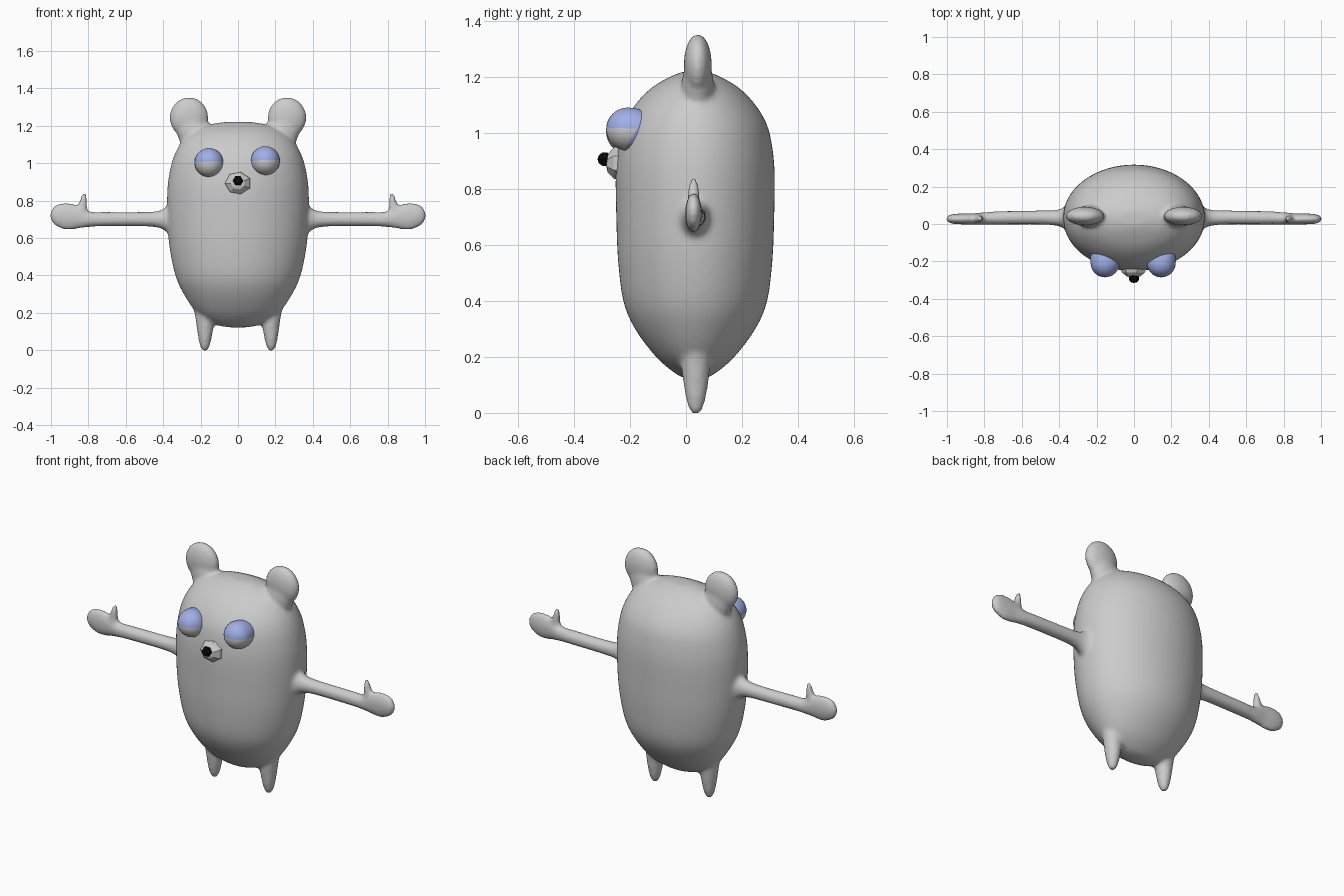
import bpy, bmesh, math
from mathutils import Matrix, Vector

if "Cube" in bpy.data.objects:
    bpy.data.objects.remove(bpy.data.objects["Cube"])


def material(name, rgb):
    m = bpy.data.materials.new(name)
    m.diffuse_color = (*rgb, 1)
    m.use_nodes = True
    m.node_tree.nodes["Principled BSDF"].inputs["Base Color"].default_value = m.diffuse_color
    return m


GREY = material("soft_grey", (0.6, 0.6, 0.6))
BLUE = material("lid_blue", (0.35, 0.43, 0.80))
BLACK = material("nose_black", (0.003, 0.003, 0.003))


def make_object(name, bm, mat, smooth=True):
    bmesh.ops.recalc_face_normals(bm, faces=bm.faces)
    for f in bm.faces:
        f.smooth = smooth
    me = bpy.data.meshes.new(name)
    bm.to_mesh(me)
    bm.free()
    me.materials.append(mat)
    ob = bpy.data.objects.new(name, me)
    bpy.context.collection.objects.link(ob)
    return ob


def spline(rows, steps=4):
    """Catmull-Rom interpolation of section rows."""
    out = []
    for i in range(len(rows) - 1):
        p0, p1, p2 = rows[max(i - 1, 0)], rows[i], rows[i + 1]
        p3 = rows[min(i + 2, len(rows) - 1)]
        for k in range(steps):
            t = k / steps
            out.append([0.5 * (2 * b + (c - a) * t + (2 * a - 5 * b + 4 * c - d) * t * t
                               + (3 * b - a - 3 * c + d) * t ** 3)
                        for a, b, c, d in zip(p0, p1, p2, p3)])
    return out + [list(rows[-1])]


def loft(bm, rows, along_x=False, side=1, n=40):
    """Rows: x, y, z, half width (x, or z when along_x), half depth (y)."""
    prev = None
    for x, y, z, a, d in spline(rows):
        ring = []
        for k in range(n):
            t = 2 * math.pi * k / n
            u, v = a * math.cos(t), d * math.sin(t)
            p = (x, y + v, z + u) if along_x else (x + u, y + v, z)
            ring.append(bm.verts.new((p[0] * side, p[1], p[2])))
        if prev is None:
            bm.faces.new(ring)
        else:
            for k in range(n):
                j = (k + 1) % n
                bm.faces.new((prev[k], prev[j], ring[j], ring[k]))
        prev = ring
    bm.faces.new(prev)


# torso, ears, arms and legs, blended into one skin
bm = bmesh.new()
torso = [(0.122, .05, .03), (0.14, .13, .07), (0.20, .22, .14), (0.30, .29, .215),
         (0.40, .335, .257), (0.55, .366, .276), (0.70, .378, .282), (0.85, .378, .284),
         (0.95, .366, .275), (1.03, .345, .256), (1.10, .31, .215), (1.16, .255, .157),
         (1.20, .18, .09), (1.22, .07, .04)]
loft(bm, [(0, .033, z, w, d) for z, w, d in torso], n=64)

arm = [(.28, .033, .70, .12, .08), (.37, .033, .70, .075, .055), (.42, .033, .70, .047, .042),
       (.50, .035, .70, .039, .038), (.70, .033, .70, .039, .036), (.80, .03, .70, .042, .033),
       (.86, .027, .712, .064, .030), (.92, .027, .715, .072, .029), (.97, .027, .72, .058, .026),
       (.995, .027, .72, .034, .017), (1.003, .027, .72, .012, .008)]
thumb = [(.845, .027, .72, .045, .026), (.832, .027, .77, .026, .022),
         (.825, .027, .81, .018, .018), (.822, .027, .843, .008, .009)]
leg = [(.165, .035, .31, .085, .085), (.17, .035, .22, .066, .060), (.175, .035, .15, .050, .050),
       (.176, .035, .10, .042, .044), (.177, .035, .04, .031, .033), (.177, .035, .005, .019, .020),
       (.177, .035, -.005, .007, .008)]
for s in (-1, 1):
    loft(bm, arm, True, s)
    loft(bm, thumb, False, s)
    loft(bm, leg, False, s)
    # round ear disc on a short stem
    bmesh.ops.create_uvsphere(bm, u_segments=32, v_segments=20, radius=1,
                              matrix=Matrix.Translation((s * .262, .042, 1.243))
                              @ Matrix.Diagonal((.104, .050, .110, 1)))
    bmesh.ops.create_uvsphere(bm, u_segments=32, v_segments=20, radius=1,
                              matrix=Matrix.Translation((s * .235, .042, 1.16))
                              @ Matrix.Rotation(s * math.radians(25), 4, 'Y')
                              @ Matrix.Diagonal((.088, .058, .12, 1)))
body = make_object("body", bm, GREY)
rm = body.modifiers.new("blend", 'REMESH')
rm.mode = 'VOXEL'
rm.voxel_size = 0.011
rm.use_smooth_shade = True
sm = body.modifiers.new("soften", 'SMOOTH')
sm.factor = 0.5
sm.iterations = 7

# eyes: grey ball with a blue lid over the top and back
for s, name, x, z in ((-1, "right", -.155, 1.003), (1, "left", .146, 1.013)):
    bm = bmesh.new()
    bmesh.ops.create_uvsphere(bm, u_segments=32, v_segments=24, radius=.077)
    # cut along the lid edges so the colour borders are clean
    up = Vector((-.04, .05, 1)).normalized()
    back = Vector((0, .93, -.36)).normalized()
    for co, no in ((Vector(), up), (back * .02, back)):
        bmesh.ops.bisect_plane(bm, geom=bm.verts[:] + bm.edges[:] + bm.faces[:],
                               plane_co=co, plane_no=no)
    lid = []
    for f in bm.faces:
        c = f.calc_center_median()
        f.material_index = int(c.dot(up) > 0 or c.dot(back) > .02)
    for v in bm.verts:
        if v.co.y > 0:
            v.co.y *= 1.4
            v.co.x += s * v.co.y * .12
    bm.transform(Matrix.Translation((x, -.208, z)))
    eye = make_object(name + "_eye", bm, GREY)
    eye.data.materials.append(BLUE)

# faceted muzzle and small black nose, both pointing forward
face_front = Matrix.Rotation(math.pi / 2, 4, 'X')
bm = bmesh.new()
bmesh.ops.create_uvsphere(bm, u_segments=7, v_segments=6, radius=1,
                          matrix=Matrix.Translation((0, -.228, .892)) @ face_front
                          @ Matrix.Diagonal((.076, .066, .060, 1))
                          @ Matrix.Rotation(math.pi / 2, 4, 'Z'))
make_object("muzzle", bm, GREY, False)

bm = bmesh.new()
bmesh.ops.create_uvsphere(bm, u_segments=6, v_segments=5, radius=1,
                          matrix=Matrix.Translation((0, -.29, .906)) @ face_front
                          @ Matrix.Diagonal((.029, .029, .026, 1))
                          @ Matrix.Rotation(math.pi / 2, 4, 'Z'))
make_object("nose", bm, BLACK, False)
